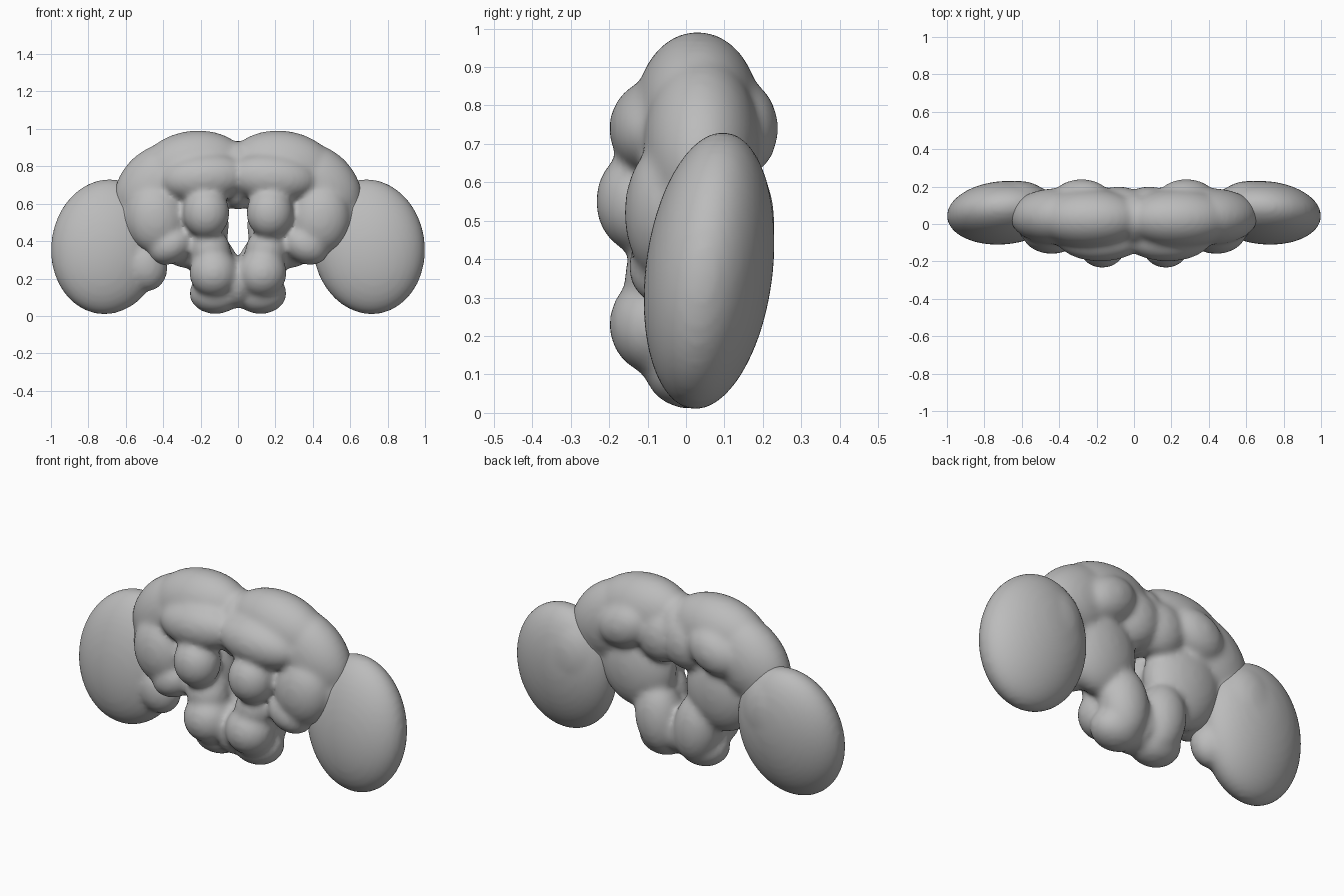
import bpy, bmesh
from math import radians
from mathutils import Matrix, Vector, Euler

old = bpy.data.objects.get("Cube")
if old:
    bpy.data.objects.remove(old, do_unlink=True)

grey = bpy.data.materials.new("matte grey")
grey.use_nodes = True
grey.diffuse_color = (0.5, 0.5, 0.5, 1)
grey.node_tree.nodes["Principled BSDF"].inputs["Base Color"].default_value = (0.5, 0.5, 0.5, 1)


def blob(bm, centre, radii, rot=(0, 0, 0), side=1):
    """Add a turned ellipsoid; side -1 mirrors it across x."""
    turn = Euler([radians(a) for a in (rot[0], rot[1] * side, rot[2] * side)]).to_matrix().to_4x4()
    place = Matrix.Translation(Vector((centre[0] * side, centre[1], centre[2])))
    bmesh.ops.create_icosphere(bm, subdivisions=4, radius=1,
                               matrix=place @ turn @ Matrix.Diagonal((*radii, 1)))


def make(name, bm):
    mesh = bpy.data.meshes.new(name)
    bm.to_mesh(mesh)
    bm.free()
    mesh.materials.append(grey)
    obj = bpy.data.objects.new(name, mesh)
    bpy.context.collection.objects.link(obj)
    return obj


def fuse(obj, voxel, smooth, cutter=None):
    """Melt the overlapping blobs into one soft skin."""
    skin = obj.modifiers.new("skin", "REMESH")
    skin.mode = "VOXEL"
    skin.voxel_size = voxel
    if cutter:
        cut = obj.modifiers.new("opening", "BOOLEAN")
        cut.operation = "DIFFERENCE"
        cut.object = cutter
        again = obj.modifiers.new("reskin", "REMESH")
        again.mode = "VOXEL"
        again.voxel_size = voxel
        again.use_smooth_shade = True
    skin.use_smooth_shade = True
    soft = obj.modifiers.new("soften", "SMOOTH")
    soft.factor = 0.5
    soft.iterations = smooth


# Central mass: each blob is mirrored to both sides
centre_blobs = [
    ((0.24, 0.03, 0.79), (0.29, 0.16, 0.20), (0, 8, 0)),      # upper dome
    ((0.42, 0.04, 0.70), (0.27, 0.15, 0.20), (0, 40, 0)),     # dome shoulder
    ((0.18, -0.07, 0.74), (0.24, 0.13, 0.13), (0, 5, 0)),     # brow
    ((0.28, 0.14, 0.74), (0.16, 0.10, 0.12), (0, 25, 0)),     # rear bump
    ((0.08, 0.09, 0.72), (0.15, 0.11, 0.15), (0, 0, 0)),      # rear middle
    ((0.27, 0.04, 0.50), (0.22, 0.13, 0.25), (0, 15, 0)),     # core
    ((0.44, -0.04, 0.52), (0.16, 0.12, 0.19), (0, 8, 0)),     # outer front lobe
    ((0.36, -0.04, 0.38), (0.13, 0.11, 0.10), (0, 30, 0)),    # lower front lobe
    ((0.17, -0.12, 0.55), (0.125, 0.115, 0.135), (0, 0, 0)),  # front knob
    ((0.15, -0.05, 0.35), (0.11, 0.11, 0.13), (0, 20, 0)),    # neck
    ((0.13, -0.08, 0.23), (0.13, 0.12, 0.13), (0, 0, 0)),     # chin
    ((0.12, 0.06, 0.24), (0.13, 0.12, 0.20), (0, 8, 0)),      # rear chin
    ((0.12, 0.01, 0.12), (0.14, 0.12, 0.11), (0, 0, 0)),      # lower tip
    ((0.56, 0.06, 0.50), (0.14, 0.12, 0.20), (0, 0, 0)),      # stalk to the side lobe
]
bm = bmesh.new()
for side in (1, -1):
    for centre, radii, rot in centre_blobs:
        blob(bm, centre, radii, rot, side)
# Small bridge closing the chin in the middle
blob(bm, (0, 0.0, 0.18), (0.08, 0.14, 0.14))
blob(bm, (0, 0.03, 0.75), (0.09, 0.15, 0.185))
central_mass = make("central_mass", bm)

# Slanted opening through the middle
bm = bmesh.new()
blob(bm, (0, 0.0, 0.42), (0.036, 0.40, 0.085), (-4, 0, 0))
blob(bm, (0, 0.20, 0.43), (0.065, 0.17, 0.12))
blob(bm, (0, -0.19, 0.47), (0.04, 0.13, 0.14))
opening_cutter = make("opening_cutter", bm)
opening_cutter.hide_render = True
opening_cutter.hide_set(True)
fuse(central_mass, 0.014, 9, opening_cutter)

# Large side lobes, leaning backwards at the top
for name, side in (("left_side_lobe", 1), ("right_side_lobe", -1)):
    bm = bmesh.new()
    blob(bm, (0.70, 0.06, 0.37), (0.30, 0.165, 0.365), (-7, -8, -3), side)
    blob(bm, (0.62, 0.10, 0.46), (0.18, 0.13, 0.23), (-5, 0, 0), side)
    if side < 0:
        blob(bm, (0.50, 0.01, 0.27), (0.12, 0.10, 0.14), (0, 20, 0), side)
    fuse(make(name, bm), 0.016, 6)
